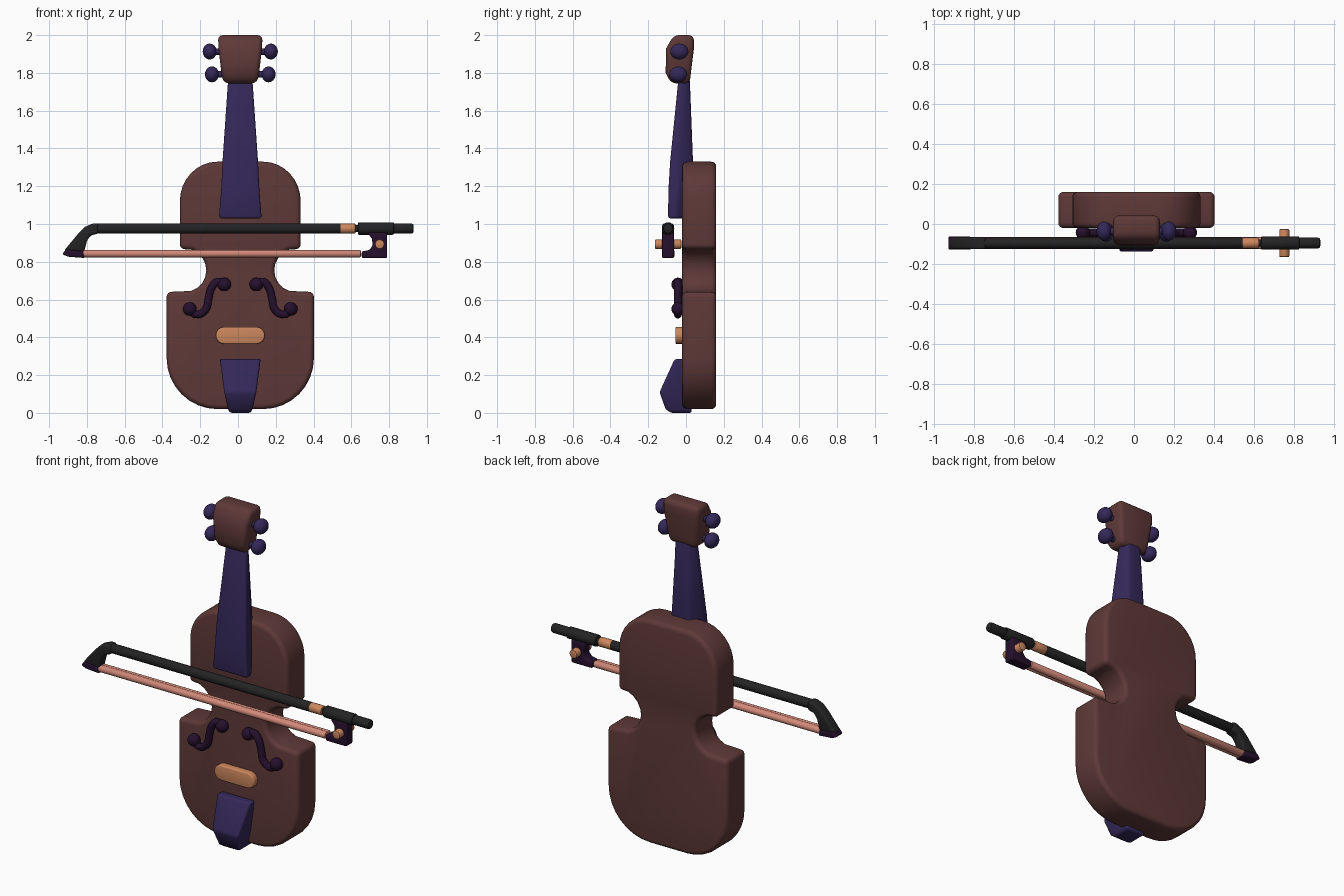
import bpy, bmesh, math
from mathutils import Vector

if "Cube" in bpy.data.objects:
    bpy.data.objects.remove(bpy.data.objects["Cube"])

CX = 0.012      # centre line of the instrument
BY = -0.095     # depth of the bow


def material(name, rgb):
    m = bpy.data.materials.new(name)
    m.diffuse_color = (*rgb, 1)
    m.use_nodes = True
    m.node_tree.nodes["Principled BSDF"].inputs["Base Color"].default_value = m.diffuse_color
    return m


BROWN = material("brown wood", (0.112, 0.041, 0.039))
INDIGO = material("indigo", (0.034, 0.021, 0.100))
BLACK = material("black", (0.017, 0.017, 0.017))
PLUM = material("dark plum", (0.019, 0.005, 0.026))
TAN = material("tan", (0.60, 0.24, 0.11))
PINK = material("salmon hair", (0.64, 0.25, 0.19))


def finish(bm, name, mat, bevel=0.0, segments=3):
    bmesh.ops.recalc_face_normals(bm, faces=bm.faces)
    me = bpy.data.meshes.new(name)
    bm.to_mesh(me)
    bm.free()
    me.materials.append(mat)
    ob = bpy.data.objects.new(name, me)
    bpy.context.collection.objects.link(ob)
    bpy.ops.object.select_all(action='DESELECT')
    ob.select_set(True)
    bpy.context.view_layer.objects.active = ob
    if bevel:
        b = ob.modifiers.new("bevel", 'BEVEL')
        b.width, b.segments = bevel, segments
        b.limit_method, b.angle_limit = 'ANGLE', math.radians(35)
        bpy.ops.object.modifier_apply(modifier="bevel")
    bpy.ops.object.shade_smooth_by_angle(angle=math.radians(40))
    return ob


def prism(name, pts, y0, y1, mat, bevel=0.0, segments=3):
    """Outline in x, z pushed through y."""
    bm = bmesh.new()
    f = bm.faces.new([bm.verts.new((x, y0, z)) for x, z in pts])
    ext = bmesh.ops.extrude_face_region(bm, geom=[f])
    for v in ext["geom"]:
        if isinstance(v, bmesh.types.BMVert):
            v.co.y = y1
    return finish(bm, name, mat, bevel, segments)


def loft(name, sections, mat, bevel, back=1.0):
    """Stack of (z, half width, front y, back y); back narrows the rear."""
    bm = bmesh.new()
    rings = [[bm.verts.new(p) for p in ((CX - w, a, z), (CX + w, a, z),
              (CX + w, a + (b - a) * .45, z), (CX + w * back, b, z),
              (CX - w * back, b, z), (CX - w, a + (b - a) * .45, z))]
             for z, w, a, b in sections]
    for r, s in zip(rings, rings[1:]):
        for i in range(6):
            j = (i + 1) % 6
            bm.faces.new((r[i], r[j], s[j], s[i]))
    bm.faces.new(rings[0])
    bm.faces.new(rings[-1])
    return finish(bm, name, mat, bevel)


def rod(name, a, b, r, mat, bevel=0.006):
    a, b = Vector(a), Vector(b)
    bm = bmesh.new()
    bmesh.ops.create_cone(bm, cap_ends=True, segments=20, radius1=r, radius2=r,
                          depth=(b - a).length)
    rot = (b - a).to_track_quat('Z', 'Y')
    for v in bm.verts:
        v.co = rot @ v.co + (a + b) / 2
    return finish(bm, name, mat, bevel, 2)


def ball(name, c, r, mat):
    bm = bmesh.new()
    bmesh.ops.create_uvsphere(bm, u_segments=20, v_segments=12, radius=1)
    for v in bm.verts:
        v.co = Vector(c) + Vector([p * q for p, q in zip(v.co, r)])
    return finish(bm, name, mat)


def arc(cx, cz, rx, rz, a0, a1, n):
    return [(cx + rx * math.cos(math.radians(a0 + (a1 - a0) * i / n)),
             cz + rz * math.sin(math.radians(a0 + (a1 - a0) * i / n)))
            for i in range(n + 1)]


# Body: half outline from bottom to top, mirrored
half = arc(.12, .29, .27, .27, -90, 0, 8)
half += [(.39, .64)] + arc(.295, .755, .115, .115, 270, 90, 10)[1:-1]
half += [(.32, .868)] + arc(.12, 1.12, .20, .21, 0, 90, 8)
outline = [(CX + x, z) for x, z in half] + [(CX - x, z) for x, z in reversed(half)]
prism("body", outline, -.02, .16, BROWN, .026, 4)

# Neck, head, tailpiece
loft("neck", [(1.03, .113, -.095, 0), (1.18, .101, -.093, .03),
              (1.33, .094, -.084, .037), (1.77, .064, -.04, .02)], INDIGO, .012, .6)
loft("head", [(1.745, .088, -.08, .02), (1.80, .10, -.108, .026),
              (1.93, .115, -.105, .042), (2.0, .118, -.065, .042)], BROWN, .026)
loft("tailpiece", [(0, .055, -.08, .03), (.02, .065, -.108, .03), (.11, .085, -.14, .0),
                   (.285, .108, -.06, .0)], INDIGO, .012)

# Pegs
for side in (-1, 1):
    for x, y, z in ((.162, -.035, 1.913), (.15, -.041, 1.792)):
        ball("peg_knob", (CX + side * x, y, z), (.037, .048, .042), INDIGO)
        rod("peg_shaft", (CX, y, z), (CX + side * x, y, z), .017, INDIGO)

# Bridge
cap = arc(CX + .085, .41, .045, .045, -90, 90, 8) + arc(CX - .085, .41, .045, .045, 90, 270, 8)
prism("bridge", cap, -.056, 0, TAN, .008)

# Sound holes: raised S curves with round ends
S = [(-.267, .55), (-.235, .521), (-.185, .545), (-.168, .605),
     (-.152, .662), (-.118, .695), (-.085, .68)]
for side in (-1, 1):
    cu = bpy.data.curves.new("sound_hole", 'CURVE')
    cu.dimensions = '3D'
    cu.bevel_depth, cu.bevel_resolution, cu.resolution_u = .021, 3, 5
    cu.use_fill_caps = True
    sp = cu.splines.new('BEZIER')
    sp.bezier_points.add(len(S) - 1)
    for p, (x, z) in zip(sp.bezier_points, S):
        p.co = (CX - side * x, -.043, z)
        p.handle_left_type = p.handle_right_type = 'AUTO'
    cu.materials.append(PLUM)
    bpy.context.collection.objects.link(bpy.data.objects.new("sound_hole", cu))
    for x, z in (S[0], S[-1]):
        ball("sound_hole_end", (CX - side * x, -.043, z), (.036, .034, .036), PLUM)

# Bow stick, grip and end
Z = .976
rod("bow_stick", (-.77, BY, Z), (.545, BY, Z), .027, BLACK)
rod("bow_ring", (.54, BY, Z), (.622, BY, Z), .027, TAN)
rod("bow_core", (.60, BY, Z), (.66, BY, Z), .018, BLACK)
rod("bow_grip", (.635, BY, Z), (.825, BY, Z), .033, BLACK)
rod("bow_end", (.80, BY, Z), (.93, BY, Z), .027, BLACK, .012)

# Bow tip
prism("bow_tip", [(-.74, 1.003), (-.77, 1.002), (-.81, .985), (-.845, .95), (-.92, .86),
                  (-.815, .85), (-.80, .91), (-.78, .94), (-.74, .949)],
      BY - .031, BY + .031, BLACK, .012)
prism("bow_tip_plate", [(-.93, .84), (-.91, .868), (-.82, .855), (-.812, .82), (-.90, .827)],
      BY - .033, BY + .033, PLUM, .008)

# Bow hair: two ribbons side by side
for i in (-1, 1):
    rod("bow_hair", (-.825, BY + i * .01, .843), (.65, BY + i * .01, .843), .02, PINK)

# Frog with its screw
prism("frog", [(.655, .82), (.79, .82), (.79, .955), (.685, .955), (.71, .92),
               (.712, .885), (.695, .862), (.655, .855)],
      BY - .031, BY + .031, PLUM, .008)
rod("frog_screw", (.75, BY - .07, .893), (.75, BY + .07, .893), .025, TAN)
